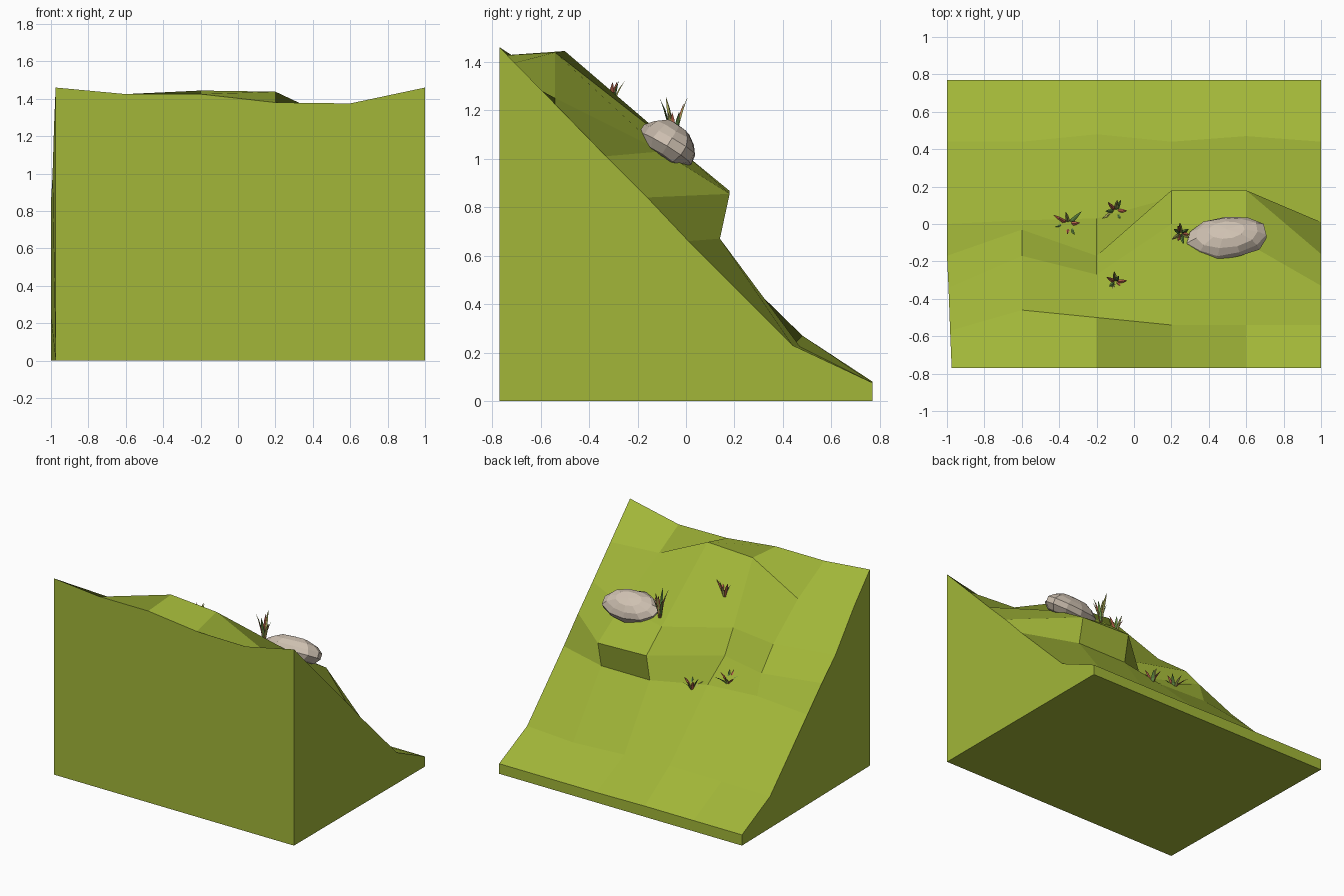
import bpy, bmesh, math, random
from mathutils import Vector, Matrix, noise

if "Cube" in bpy.data.objects:
    bpy.data.objects.remove(bpy.data.objects["Cube"])
random.seed(4)


def material(name, rgb):
    m = bpy.data.materials.new(name)
    m.diffuse_color = (*rgb, 1)
    m.use_nodes = True
    m.node_tree.nodes["Principled BSDF"].inputs["Base Color"].default_value = m.diffuse_color
    return m


def make_object(name, bm, mats):
    me = bpy.data.meshes.new(name)
    bmesh.ops.recalc_face_normals(bm, faces=bm.faces)
    bm.to_mesh(me)
    bm.free()
    for m in mats:
        me.materials.append(m)
    ob = bpy.data.objects.new(name, me)
    bpy.context.collection.objects.link(ob)
    return ob


grass_green = material("grass_green", (0.36, 0.47, 0.04))
stone = material("stone", (0.62, 0.53, 0.44))
leaf_red = material("leaf_red", (0.55, 0.14, 0.08))
leaf_green = material("leaf_green", (0.13, 0.27, 0.06))
leaf_olive = material("leaf_olive", (0.4, 0.4, 0.1))

# Hillside: each row is (y, z) for the six columns, from crest to foot
cols = [-1, -0.6, -0.2, 0.2, 0.6, 1]
rows = [
    [(-.77, 1.46), (-.77, 1.425), (-.77, 1.425), (-.77, 1.38), (-.77, 1.375), (-.77, 1.46)],
    [(-.57, 1.26), (-.46, 1.26), (-.50, 1.444), (-.54, 1.438), (-.54, 1.25), (-.54, 1.225)],
    [(-.34, .99), (-.17, 1.035), (-.27, 1.011), (0, 1.015), (-.10, 1.03), (-.33, 1.01)],
    [(-.17, .85), (-.03, .87), (-.17, .84), (.18, .867), (.18, .855), (-.16, .84)],
    [(0, .68), (.02, .72), (.03, .70), (.14, .67), (.14, .67), (.01, .66)],
    [(.44, .24), (.44, .245), (.48, .27), (.44, .23), (.47, .225), (.44, .23)],
    [(.77, .08), (.77, .08), (.77, .08), (.77, .075), (.77, .075), (.77, .075)],
]
bm = bmesh.new()
grid = [[bm.verts.new((x + (.025 if x == -1 and r < 3 else 0) * (1 - r / 3), y, z))
         for x, (y, z) in zip(cols, row)] for r, row in enumerate(rows)]
for a, b in zip(grid, grid[1:]):
    for i in range(5):
        bm.faces.new((a[i], a[i + 1], b[i + 1], b[i]))
# Walls and underside
front = [bm.verts.new((v.co.x, -.77, 0)) for v in grid[0]]
back = [bm.verts.new((v.co.x, .77, 0)) for v in grid[-1]]
for i in range(5):
    bm.faces.new((grid[0][i], grid[0][i + 1], front[i + 1], front[i]))
    bm.faces.new((grid[-1][i], grid[-1][i + 1], back[i + 1], back[i]))
    bm.faces.new((front[i], front[i + 1], back[i + 1], back[i]))
for i in (0, 5):
    bm.faces.new([r[i] for r in grid] + [back[i], front[i]])
make_object("hillside", bm, [grass_green])

# Boulder: faceted lump lying along the slope
bm = bmesh.new()
bmesh.ops.create_uvsphere(bm, u_segments=11, v_segments=7, radius=1)
for v in bm.verts:
    v.co *= 1 + .16 * noise.noise(v.co * 1.6 + Vector((3, 1, 7)))
    v.co.z = max(v.co.z, -.8)
bm.transform(Matrix.Translation((.5, -.075, 1.06)) @ Matrix.Rotation(math.radians(6), 4, 'Z')
             @ Matrix.Rotation(math.radians(-32), 4, 'X') @ Matrix.Diagonal((.22, .125, .09, 1)))
make_object("boulder", bm, [stone])


# Plant tufts: tapering folded blades that bend outward
def tuft(name, base, count, length, spread, lean=(0, 0)):
    bm = bmesh.new()
    for k in range(count):
        ang = 2 * math.pi * k / count + random.uniform(-.3, .3)
        out = Vector((math.cos(ang), math.sin(ang), 0))
        side = Vector((-out.y, out.x, 0))
        size = length * random.uniform(.6, 1)
        reach = spread * random.uniform(.5, 1)
        prev = None
        for t, w in ((0, .006), (.4, .011), (.75, .008), (1, 0.0008)):
            c = (Vector(base) + out * (reach * t ** 1.5 + .008)
                 + Vector((lean[0] * t, lean[1] * t, size * t * (1.1 - .1 * t))))
            ring = [bm.verts.new(p) for p in (c - side * w, c - out * w * .6, c + side * w)]
            if prev:
                for i in range(3):
                    j = (i + 1) % 3
                    f = bm.faces.new((prev[i], prev[j], ring[j], ring[i]))
                    f.material_index = k % 3
            prev = ring
    make_object(name, bm, [leaf_red, leaf_green, leaf_olive])


tuft("tuft_by_boulder", (.25, -.05, 1.05), 9, .22, .055)
tuft("tuft_left", (-.35, 0, .73), 8, .10, .09)
tuft("tuft_middle", (-.10, .07, .65), 8, .10, .08)
tuft("tuft_upper", (-.10, -.31, 1.20), 7, .12, .055)
